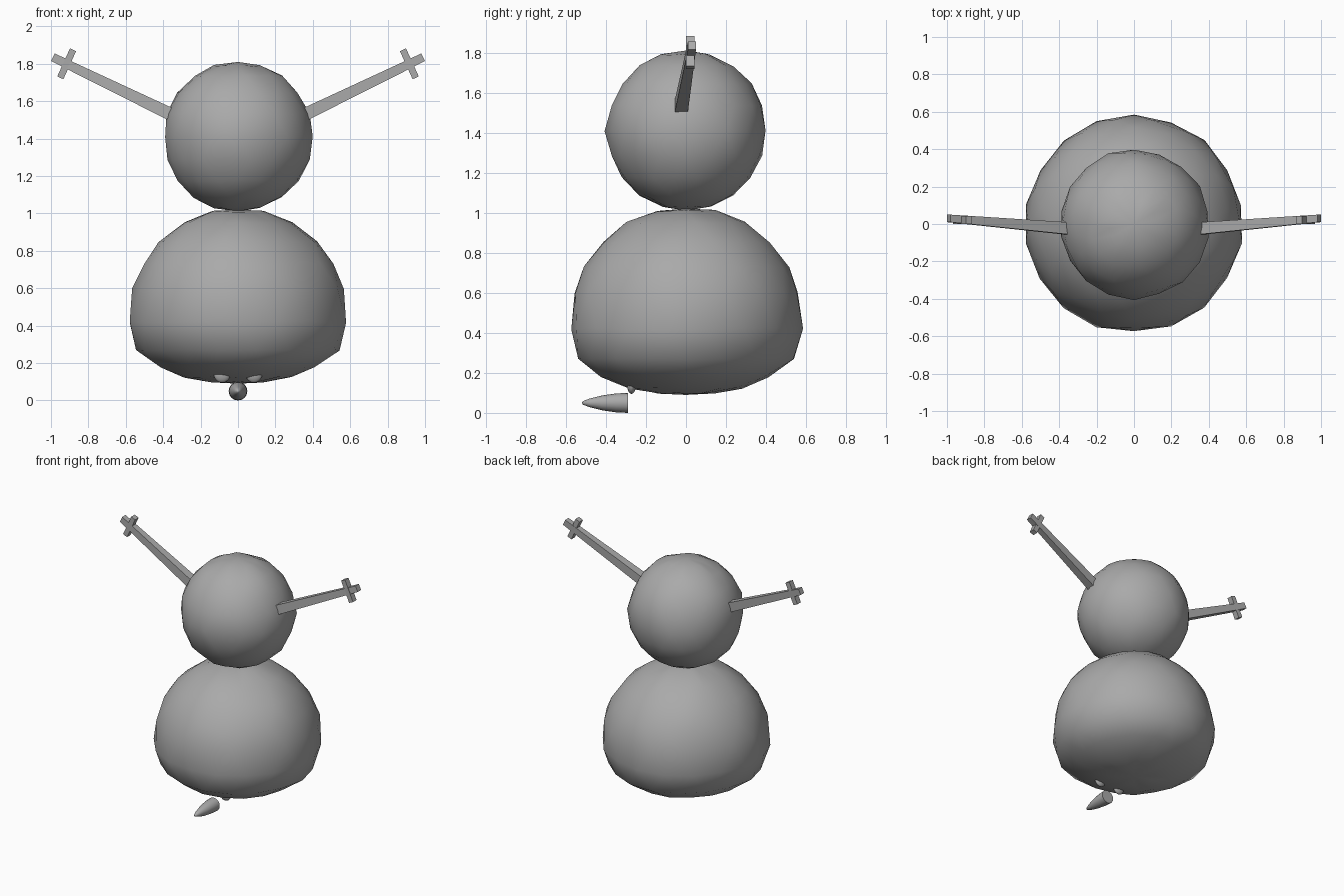
import bpy, bmesh, math, random
from mathutils import Vector

random.seed(4)
if "Cube" in bpy.data.objects:
    bpy.data.objects.remove(bpy.data.objects["Cube"], do_unlink=True)

# Single plain grey
grey = bpy.data.materials.new("plain_grey")
grey.use_nodes = True
grey.diffuse_color = (0.4, 0.4, 0.4, 1)
grey.node_tree.nodes["Principled BSDF"].inputs["Base Color"].default_value = (0.4, 0.4, 0.4, 1)


def finish(name, bm, smooth=True):
    bmesh.ops.recalc_face_normals(bm, faces=bm.faces)
    mesh = bpy.data.meshes.new(name)
    bm.to_mesh(mesh)
    bm.free()
    obj = bpy.data.objects.new(name, mesh)
    bpy.context.collection.objects.link(obj)
    mesh.materials.append(grey)
    if smooth:
        bpy.ops.object.select_all(action='DESELECT')
        obj.select_set(True)
        bpy.context.view_layer.objects.active = obj
        bpy.ops.object.shade_smooth_by_angle(angle=math.radians(60))
    return obj


def lathe(name, profile, sides, bump=0.0):
    """Revolve (radius, height) points about z, with slightly lumpy rings."""
    bm = bmesh.new()
    rings = []
    for i, (r, z) in enumerate(profile):
        if r == 0:
            rings.append([bm.verts.new((0, 0, z))] * sides)
            continue
        ring = []
        for s in range(sides):
            a = 2 * math.pi * (s + 0.5 * (i % 2) * (bump > 0)) / sides
            k = r + random.uniform(-bump, bump)
            ring.append(bm.verts.new((k * math.cos(a), k * math.sin(a),
                                      z + random.uniform(-bump, bump) * 0.6)))
        rings.append(ring)
    for i, (low, high) in enumerate(zip(rings, rings[1:])):
        for s in range(sides):
            t = (s + 1) % sides
            if bump and i % 2:
                tris = ((low[s], low[t], high[t]), (low[s], high[t], high[s]))
            else:
                tris = ((low[s], low[t], high[s]), (low[t], high[t], high[s]))
            for tri in tris:
                if len(set(tri)) == 3:
                    bm.faces.new(tri)
    return finish(name, bm)


# Lumpy snow body with a flattened underside
lathe("body", [(0, 0.09), (0.14, 0.1), (0.28, 0.125), (0.42, 0.18), (0.54, 0.27),
               (0.58, 0.42), (0.56, 0.6), (0.51, 0.73), (0.42, 0.85), (0.29, 0.95),
               (0.14, 1.01), (0, 1.02)], 18, 0.008)

# Round snow head
steps = 10
head = [(0.4 * math.sin(math.pi * i / steps), -0.4 * math.cos(math.pi * i / steps))
        for i in range(steps + 1)]
head[0], head[-1] = (0, -0.4), (0, 0.4)
lathe("head", head, 18, 0.007).location.z = 1.41

# Carrot nose pointing forward
nose = lathe("nose", [(0, 0), (0.05, 0), (0.047, 0.06), (0.037, 0.13),
                      (0.022, 0.19), (0.009, 0.225), (0, 0.23)], 16)
nose.rotation_euler.x = math.pi / 2
nose.location = (0, -0.29, 0.05)


def beam(name, start, end, size_a, size_b):
    """Tapered square bar between two points; sizes are (depth, height)."""
    start, end = Vector(start), Vector(end)
    side = Vector((0, 1, 0))
    up = (end - start).cross(side).normalized()
    bm = bmesh.new()
    ends = []
    for p, (w, h) in ((start, size_a), (end, size_b)):
        ends.append([bm.verts.new(p + side * w / 2 * u + up * h / 2 * v)
                     for u, v in ((-1, -1), (1, -1), (1, 1), (-1, 1))])
    a, b = ends
    bm.faces.new(a)
    bm.faces.new(b)
    for i in range(4):
        j = (i + 1) % 4
        bm.faces.new((a[i], a[j], b[j], b[i]))
    finish(name, bm, smooth=False)


# Eyes, stick arms and crossed twigs, mirrored left and right
for label, m in (("left", 1), ("right", -1)):
    bm = bmesh.new()
    bmesh.ops.create_uvsphere(bm, u_segments=16, v_segments=10, radius=0.045)
    eye = finish(label + "_eye", bm)
    eye.scale.y = 0.5
    eye.location = (m * 0.085, -0.272, 0.14)
    beam(label + "_arm", (m * 0.365, -0.023, 1.533), (m * 0.99, 0.03, 1.835),
         (0.065, 0.068), (0.04, 0.045))
    beam(label + "_twig", (m * 0.882, 0.022, 1.875), (m * 0.95, 0.022, 1.725),
         (0.042, 0.036), (0.042, 0.036))
